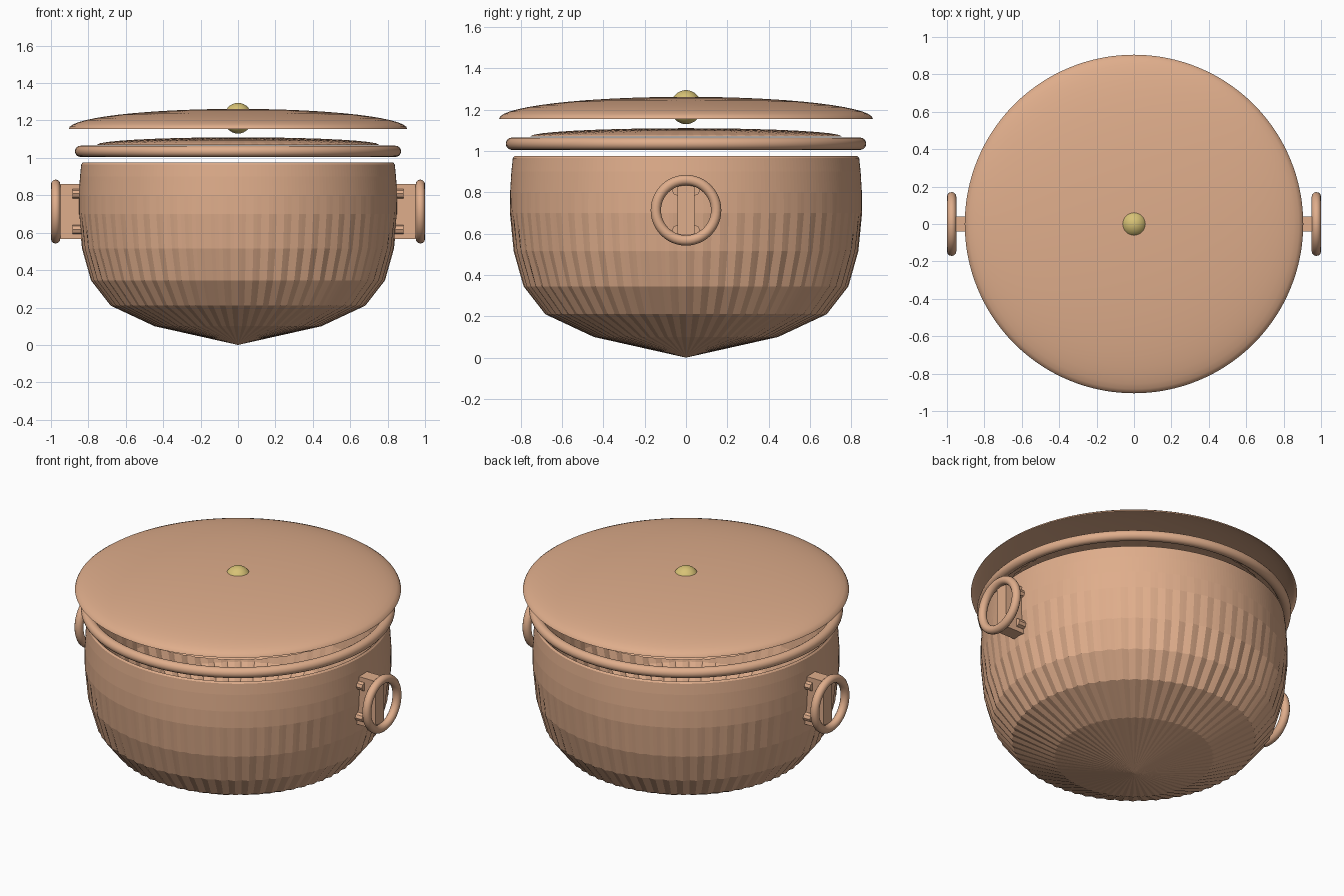
import bpy, bmesh, math

if "Cube" in bpy.data.objects:
    bpy.data.objects.remove(bpy.data.objects["Cube"])


def material(name, rgb):
    m = bpy.data.materials.new(name)
    m.diffuse_color = (*rgb, 1)
    m.use_nodes = True
    m.node_tree.nodes["Principled BSDF"].inputs["Base Color"].default_value = m.diffuse_color
    return m


COPPER = material("copper", (0.74, 0.42, 0.26))
BRASS = material("brass", (0.68, 0.54, 0.18))


def finish(obj, name, mat, angle=None):
    obj.name = name
    obj.data.materials.append(mat)
    if angle is not None:
        bpy.ops.object.select_all(action='DESELECT')
        obj.select_set(True)
        bpy.context.view_layer.objects.active = obj
        bpy.ops.object.shade_smooth_by_angle(angle=math.radians(angle))
    return obj


def lathe(name, profile, segs, mat, flutes=0, angle=None):
    """Revolve (radius, z, flute depth) points around z; zero radius makes a pole."""
    bm = bmesh.new()
    rings = []
    for r, z, depth in profile:
        if r == 0:
            rings.append([bm.verts.new((0, 0, z))] * segs)
            continue
        ring = []
        for i in range(segs):
            a = 2 * math.pi * i / segs
            rr = r + depth * math.cos(flutes * a)
            ring.append(bm.verts.new((rr * math.cos(a), rr * math.sin(a), z)))
        rings.append(ring)
    for lo, hi in zip(rings, rings[1:]):
        for i in range(segs):
            j = (i + 1) % segs
            bm.faces.new(list(dict.fromkeys((lo[i], lo[j], hi[j], hi[i]))))
    me = bpy.data.meshes.new(name)
    bm.to_mesh(me)
    bm.free()
    obj = bpy.data.objects.new(name, me)
    bpy.context.collection.objects.link(obj)
    return finish(obj, name, mat, angle)


def dome(radius, base, height, steps, depth=0):
    pts = []
    for k in range(steps):
        t = math.pi / 2 * k / steps
        pts.append((radius * math.cos(t), base + height * math.sin(t), depth))
    return pts + [(0, base + height, 0)]


# Fluted bowl, open at the top, with a thin wall
bowl = lathe("pot_body", [
    (0, 0.0, 0), (0.44, 0.10, 0.006), (0.675, 0.21, 0.006), (0.78, 0.345, 0.006),
    (0.83, 0.515, 0.004), (0.851, 0.70, 0.001), (0.851, 0.80, 0),
    (0.845, 0.90, 0), (0.838, 0.965, 0), (0.83, 0.975, 0)], 256, COPPER, flutes=64)
wall = bowl.modifiers.new("wall", 'SOLIDIFY')
wall.thickness = 0.025
wall.offset = -1

# Rolled rim above the bowl
bpy.ops.mesh.primitive_torus_add(location=(0, 0, 1.035), major_radius=0.842, minor_radius=0.03,
                                 major_segments=96, minor_segments=16)
finish(bpy.context.object, "rim_ring", COPPER, 40)

# Inner fluted cover, lid and knob
lathe("inner_cover", dome(0.75, 1.07, 0.04, 8, 0.004), 256, COPPER, flutes=64)
lathe("lid", dome(0.905, 1.155, 0.107, 14), 128, COPPER, angle=40)
bpy.ops.mesh.primitive_uv_sphere_add(segments=32, ring_count=16, radius=0.08, location=(0, 0, 1.212))
knob = bpy.context.object
knob.scale = (0.95, 0.95, 1.03)
finish(knob, "lid_knob", BRASS, 40)

# Side handles: bracket, ring and four rivets each
for side, s in (("left", -1), ("right", 1)):
    bpy.ops.mesh.primitive_cube_add(size=1, location=(s * 0.895, 0, 0.713))
    bracket = bpy.context.object
    bracket.scale = (0.13, 0.08, 0.295)
    finish(bracket, side + "_handle_bracket", COPPER)
    bpy.ops.mesh.primitive_torus_add(location=(s * 0.975, 0, 0.713), rotation=(0, math.pi / 2, 0),
                                     major_radius=0.146, minor_radius=0.025,
                                     major_segments=48, minor_segments=12)
    finish(bpy.context.object, side + "_handle_ring", COPPER, 40)
    for y in (-0.042, 0.042):
        for z in (0.617, 0.809):
            bpy.ops.mesh.primitive_cylinder_add(vertices=8, radius=0.025, depth=0.06,
                                                location=(s * 0.856, y, z),
                                                rotation=(0, math.pi / 2, 0))
            finish(bpy.context.object, side + "_rivet", COPPER)
